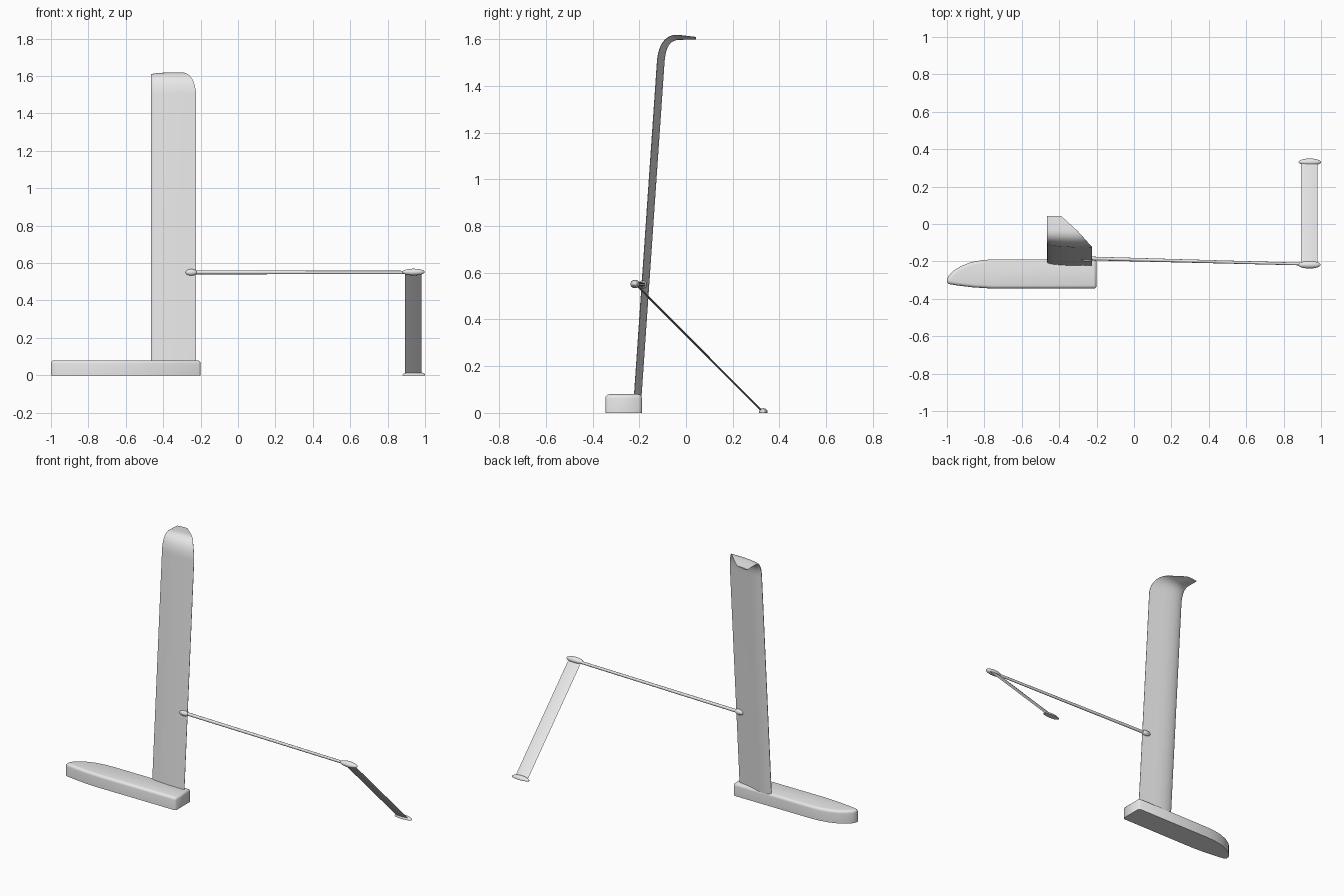
import bpy
import bmesh
import math
from mathutils import Vector

cube = bpy.data.objects.get("Cube")
if cube:
    bpy.data.objects.remove(cube, do_unlink=True)

grey = bpy.data.materials.new("light grey")
grey.use_nodes = True
grey.diffuse_color = (0.8, 0.8, 0.8, 1)
grey.node_tree.nodes["Principled BSDF"].inputs["Base Color"].default_value = (0.8, 0.8, 0.8, 1)


def finish(name, bm, angle=35):
    bmesh.ops.recalc_face_normals(bm, faces=bm.faces)
    mesh = bpy.data.meshes.new(name)
    bm.to_mesh(mesh)
    bm.free()
    mesh.materials.append(grey)
    obj = bpy.data.objects.new(name, mesh)
    bpy.context.collection.objects.link(obj)
    bpy.ops.object.select_all(action="DESELECT")
    obj.select_set(True)
    bpy.context.view_layer.objects.active = obj
    bpy.ops.object.shade_smooth_by_angle(angle=math.radians(angle))
    return obj


def loft(name, rings, angle=35):
    """Skin closed rings of points and cap both ends."""
    bm = bmesh.new()
    loops = [[bm.verts.new(p) for p in ring] for ring in rings]
    for a, b in zip(loops, loops[1:]):
        for i in range(len(a)):
            j = (i + 1) % len(a)
            bm.faces.new((a[i], a[j], b[j], b[i]))
    bm.faces.new(loops[0])
    bm.faces.new(loops[-1])
    return finish(name, bm, angle)


def pod(name, centre, radii, cut_at_ground=False):
    bm = bmesh.new()
    bmesh.ops.create_uvsphere(bm, u_segments=24, v_segments=16, radius=1)
    for v in bm.verts:
        # poles lie along the length of the pod
        v.co = Vector((v.co.z * radii[0], v.co.x * radii[1], v.co.y * radii[2])) + Vector(centre)
    if cut_at_ground:
        cut = bmesh.ops.bisect_plane(bm, geom=bm.verts[:] + bm.edges[:] + bm.faces[:],
                                     plane_co=(0, 0, 0), plane_no=(0, 0, -1), clear_outer=True)
        edges = [e for e in cut["geom_cut"] if isinstance(e, bmesh.types.BMEdge)]
        bmesh.ops.contextual_create(bm, geom=edges)
    return finish(name, bm)


# Hull: asymmetric plan with a rounded bow, softened upper rim
back_bow = [(-1, -0.295), (-0.99, -0.275), (-0.965, -0.25), (-0.925, -0.225),
            (-0.87, -0.204), (-0.81, -0.193), (-0.75, -0.189)]
stern = [(-0.21, -0.189), (-0.2, -0.199), (-0.2, -0.335), (-0.21, -0.345)]
front_bow = [(-0.76, -0.345), (-0.86, -0.339), (-0.95, -0.328), (-0.99, -0.321), (-1, -0.312)]
bm = bmesh.new()
base = bm.faces.new([bm.verts.new((x, y, 0)) for x, y in back_bow + stern + front_bow])
top = bmesh.ops.extrude_face_region(bm, geom=[base], use_keep_orig=True)["geom"]
for v in top:
    if isinstance(v, bmesh.types.BMVert):
        v.co.z = 0.08
rim = [e for e in bm.edges if all(v.co.z > 0.05 for v in e.verts)]
bmesh.ops.bevel(bm, geom=rim, offset=0.018, segments=4, profile=0.5,
                affect="EDGES", clamp_overlap=True)
finish("hull", bm, 50)

# Wing sail: cambered section as (chord fraction, offset), swept up and over
section = [(0, 0.005), (0.01, -0.001), (0.04, -0.005), (0.12, -0.009), (0.3, -0.0135),
           (0.55, -0.0165), (0.8, -0.017), (1, -0.0165), (1, -0.0145), (0.8, -0.006),
           (0.6, 0.004), (0.42, 0.012), (0.27, 0.016), (0.14, 0.016), (0.05, 0.012), (0.01, 0.008)]
p0, p1, p2 = Vector((-0.108, 1.5)), Vector((-0.101, 1.607)), Vector((-0.035, 1.608))
path = [Vector((-0.2085, 0.04)), p0.copy()]
steps = 14
for k in range(1, steps + 1):
    t = k / steps
    path.append(p0 * (1 - t) ** 2 + p1 * 2 * t * (1 - t) + p2 * t * t)
path += [Vector((0.003, 1.6065)), Vector((0.043, 1.605))]
rings = []
for i, p in enumerate(path):
    d = (path[min(i + 1, len(path) - 1)] - path[max(i - 1, 0)]).normalized()
    if i <= 1:
        d = (path[1] - path[0]).normalized()
    normal = Vector((d.y, -d.x))
    chord = 0.24 - max(0, p.x + 0.107) * 1.1
    ratio = chord / 0.24
    ring = []
    for c, off in section:
        q = p + normal * off * ratio
        ring.append((-0.465 + c * chord, q.x, q.y))
    rings.append(ring)
loft("wing_sail", rings, 40)

# Cross beam: slender tapered spar
rings = []
for x, y, ry, rz in [(-0.24, -0.184, 0.010, 0.010), (0.93, -0.215, 0.007, 0.009)]:
    rings.append([(x, y + ry * math.cos(a * math.tau / 16), 0.55 + rz * math.sin(a * math.tau / 16))
                  for a in range(16)])
loft("cross_beam", rings)

# Slanted foil: thin lens-shaped blade
blade = [(0.893, 0), (0.907, 0.0025), (0.935, 0.004), (0.96, 0.003), (0.98, 0),
         (0.96, -0.003), (0.935, -0.004), (0.907, -0.0025)]
rings = [[(x, y + n * 0.7, z + n * 0.7) for x, n in blade]
         for y, z in [(-0.215, 0.55), (0.328, 0.006)]]
loft("slanted_foil", rings)

# Fairing pods at the joints
pod("wing_joint_pod", (-0.25, -0.185, 0.55), (0.032, 0.018, 0.018))
pod("outer_joint_pod", (0.938, -0.218, 0.552), (0.06, 0.02, 0.018))
pod("foil_tip_pod", (0.94, 0.331, 0.002), (0.06, 0.019, 0.018), True)
